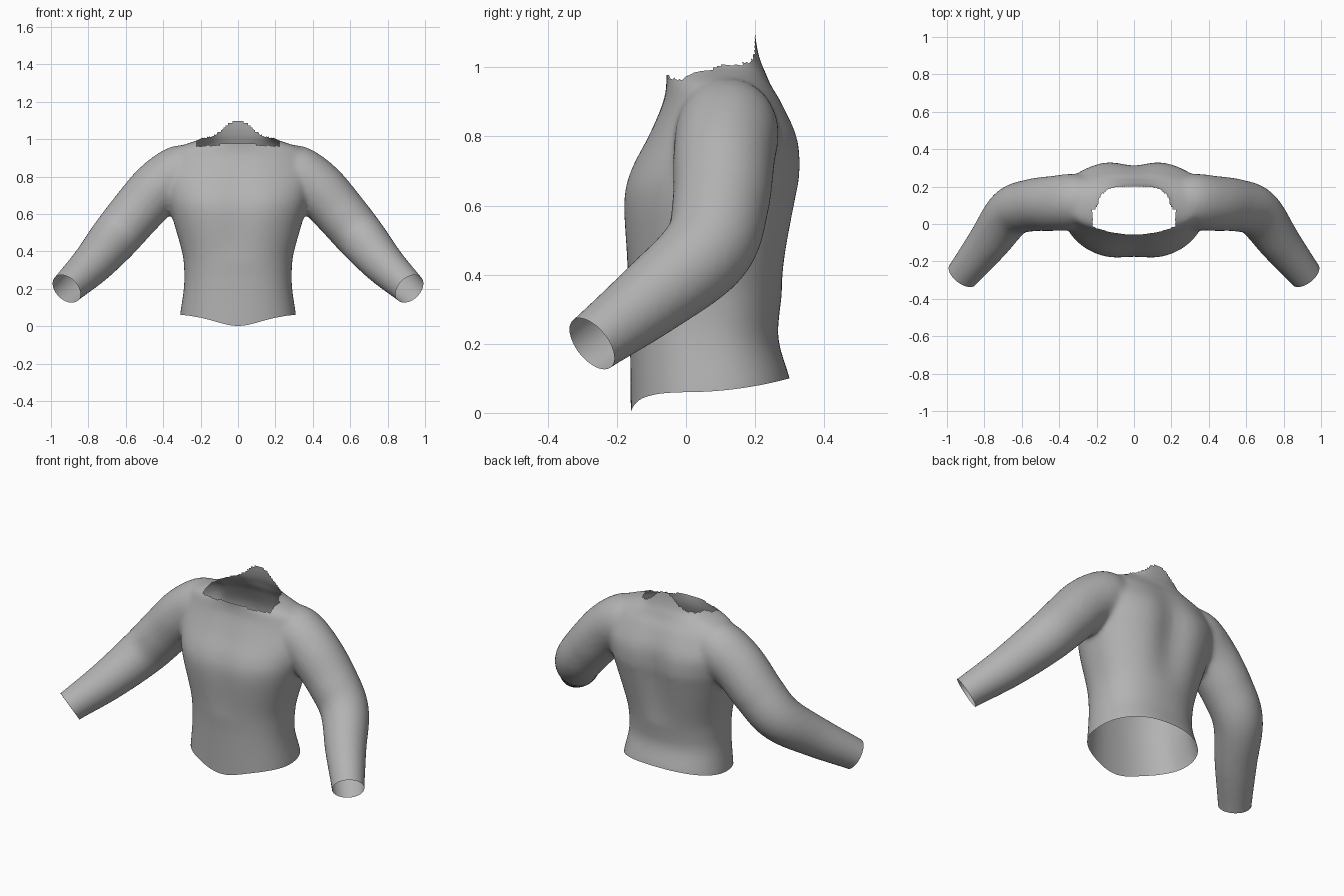
import bpy, bmesh, math
from mathutils import Vector

cube = bpy.data.objects.get("Cube")
if cube:
    bpy.data.objects.remove(cube, do_unlink=True)


def resample(keys, steps):
    """Catmull-Rom interpolation through tuples of any length."""
    pts = [Vector(k) for k in keys]
    out = []
    for i in range(len(pts) - 1):
        p0, p1 = pts[max(i - 1, 0)], pts[i]
        p2, p3 = pts[i + 1], pts[min(i + 2, len(pts) - 1)]
        for s in range(steps):
            t = s / steps
            out.append(p1 + (p2 - p0) * (t / 2)
                       + (p0 * 2 - p1 * 5 + p2 * 4 - p3) * (t * t / 2)
                       + (p1 * 3 - p0 - p2 * 3 + p3) * (t ** 3 / 2))
    return out + [pts[-1]]


def loft(bm, rings):
    """Closed tube through rings of points."""
    rows = [[bm.verts.new(p) for p in ring] for ring in rings]
    n = len(rows[0])
    for a, b in zip(rows, rows[1:]):
        for i in range(n):
            j = (i + 1) % n
            bm.faces.new((a[i], a[j], b[j], b[i]))
    bm.faces.new(rows[0][::-1])
    bm.faces.new(rows[-1])


ANGLES = [math.tau * i / 64 for i in range(64)]


def power(v, e):
    return math.copysign(abs(v) ** e, v)


def clamp(v):
    return min(1, max(0, v))


# Torso and neck: height, half width, front y, back y
torso = [
    (-.02, .315, -.16, .305), (.06, .31, -.16, .30), (.2, .29, -.162, .268),
    (.3, .288, -.166, .272), (.4, .3, -.174, .289), (.6, .357, -.192, .33),
    (.7, .385, -.172, .346), (.8, .415, -.119, .335), (.9, .39, -.072, .285),
    (.95, .345, -.06, .25), (.985, .245, -.058, .232), (1.01, .187, -.063, .218),
    (1.06, .172, -.067, .205), (1.13, .16, -.07, .197)]

# Sleeve centre line and radius
sleeve = [
    (.22, .12, .85, .12), (.31, .12, .82, .148), (.43, .11, .735, .147),
    (.55, .10, .603, .14), (.66, .06, .472, .132), (.78, -.10, .332, .112),
    (.915, -.27, .202, .089), (.96, -.33, .152, .086)]


def torso_ring(key):
    z, half, front, back = key
    mid, depth = (front + back) / 2, (back - front) / 2
    groove = .14 * max(0, 1 - ((z - .67) / .33) ** 2)
    ring = []
    for a in ANGLES:
        # boxy chest, rounder shoulders, flat nape
        e = .87 + .13 * clamp((z - .68) / .17)
        if math.sin(a) > 0:
            e -= .25 * clamp((z - .97) / .05)
        x, y = half * power(math.cos(a), e), depth * power(math.sin(a), e)
        dip = groove if y > 0 else groove * .5
        y *= 1 - dip * math.exp(-(x / .1) ** 2)
        ring.append((x, mid + y, z))
    return ring


def sleeve_rings(side):
    path = resample(sleeve, 6)
    centres = [Vector((p[0] * side, p[1], p[2])) for p in path]
    rings = []
    for i, c in enumerate(centres):
        d = centres[min(i + 1, len(path) - 1)] - centres[max(i - 1, 0)]
        q = d.to_track_quat('Z', 'Y')
        r = path[i][3]
        rings.append([c + q @ Vector((r * math.cos(a), r * math.sin(a), 0))
                      for a in ANGLES])
    return rings


bm = bmesh.new()
loft(bm, [torso_ring(k) for k in resample(torso, 5)])
for side in (1, -1):
    loft(bm, sleeve_rings(side))
bmesh.ops.recalc_face_normals(bm, faces=bm.faces)
mesh = bpy.data.meshes.new("shirt")
bm.to_mesh(mesh)
bm.free()
shirt = bpy.data.objects.new("shirt", mesh)
bpy.context.collection.objects.link(shirt)

# Merge body and sleeves into one smooth skin
remesh = shirt.modifiers.new("merge", 'REMESH')
remesh.mode = 'VOXEL'
remesh.voxel_size = .012
smooth = shirt.modifiers.new("soften", 'SMOOTH')
smooth.factor = .5
smooth.iterations = 16
deps = bpy.context.evaluated_depsgraph_get()
skin = bpy.data.meshes.new_from_object(shirt.evaluated_get(deps))
shirt.modifiers.clear()
shirt.data = skin
bpy.data.meshes.remove(mesh)
skin.name = "shirt"

bm = bmesh.new()
bm.from_mesh(skin)


def cut(point, normal):
    bmesh.ops.bisect_plane(bm, geom=bm.verts[:] + bm.edges[:] + bm.faces[:],
                           plane_co=point, plane_no=normal, clear_outer=True)


# Open the sleeve ends and the hem
for side in (1, -1):
    cut((.917 * side, -.272, .2), (.52 * side, -.67, -.53))
cut((0, 0, .06), (0, 0, -1))


# Ragged neck opening, low in front with a peak at the back
def neck_height(x, y):
    lip = .975 - .018 * clamp((y + .06) / .06)
    rise = .05 * clamp(y / .1)
    peak = .088 * math.exp(-(abs(x) / .1) ** 2.5) if y > .12 else 0
    return lip + rise + peak


above = []
for f in bm.faces:
    c = f.calc_center_median()
    if abs(c.x) < .22 and c.z > neck_height(c.x, c.y):
        above.append(f)
bmesh.ops.delete(bm, geom=above, context='FACES')

# Curve the hem: dipped in front, raised at the back
for v in bm.verts:
    x, y, z = v.co
    if abs(x) < .4 and z < .26:
        fade = 1 - (z - .06) / .2
        if y > 0:
            v.co.z += .04 * (y / .3) ** 2 * fade
        else:
            v.co.z -= .058 * math.exp(-(x / .17) ** 2) * min(1, -y / .1) * fade

bm.to_mesh(skin)
bm.free()

# Fabric colour
grey = bpy.data.materials.new("grey_fabric")
grey.use_nodes = True
colour = (.45, .45, .45, 1)
grey.diffuse_color = colour
grey.node_tree.nodes["Principled BSDF"].inputs["Base Color"].default_value = colour
skin.materials.clear()
skin.materials.append(grey)
for p in skin.polygons:
    p.use_smooth = True
    p.material_index = 0
